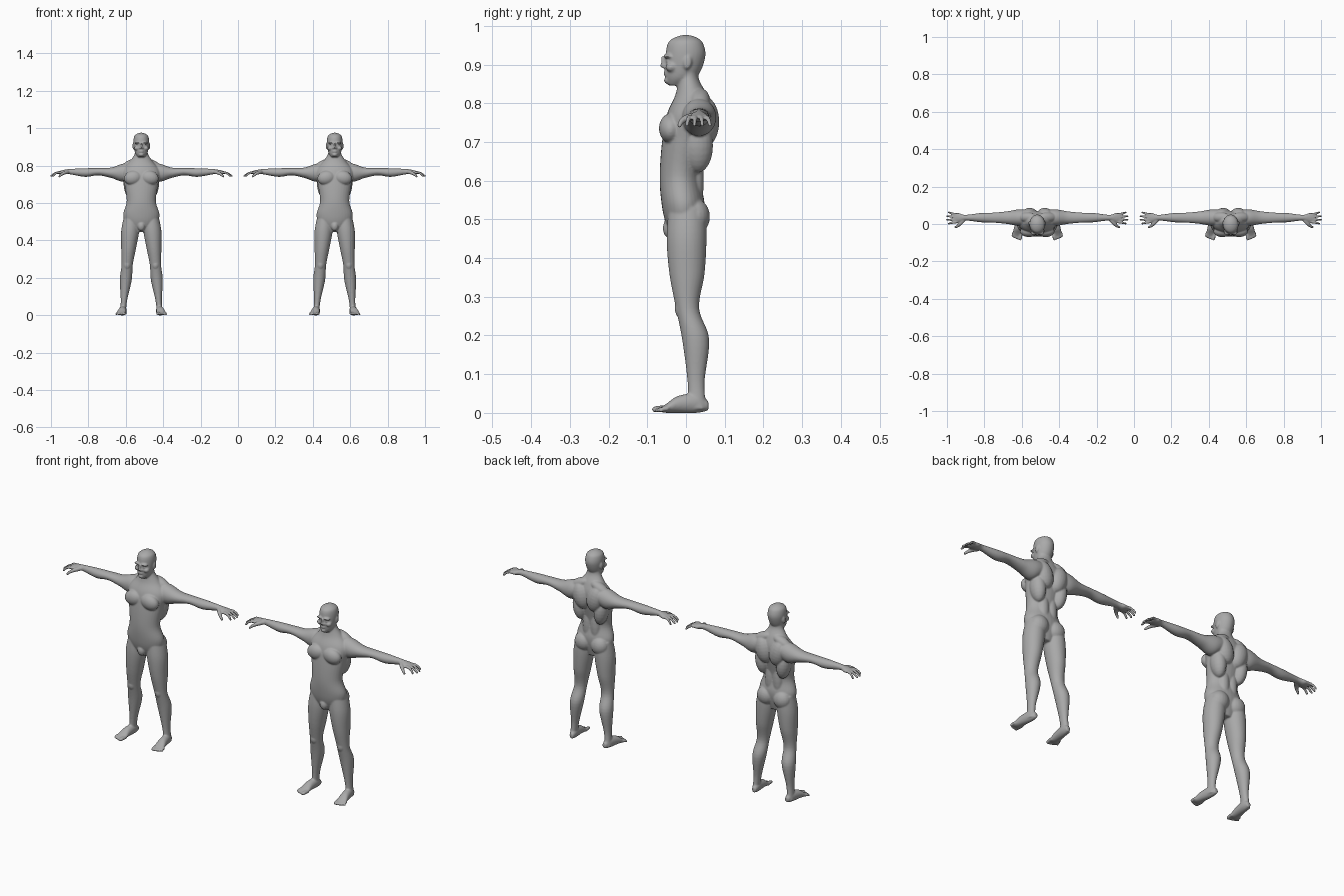
import bpy, bmesh
from math import cos, sin, tau
from mathutils import Vector, Matrix

old = bpy.data.objects.get("Cube")
if old:
    bpy.data.objects.remove(old)

clay = bpy.data.materials.new("grey clay")
clay.use_nodes = True
GREY = (.4, .4, .4, 1)
clay.diffuse_color = GREY
clay.node_tree.nodes["Principled BSDF"].inputs["Base Color"].default_value = GREY

bm = bmesh.new()
SIDES, STEPS = 32, 6
AXES = {  # place a section point for a part running along x, y or z
    "x": lambda along, across, depth: (along, across, depth),
    "y": lambda along, across, depth: (across, along, depth),
    "z": lambda along, across, depth: (across, depth, along),
}


def smooth_rows(rows):
    """Catmull-Rom curve through the sections."""
    rows = [Vector(row) for row in rows]
    padded = [rows[0]] + rows + [rows[-1]]
    result = []
    for before, start, end, after in zip(padded, rows, rows[1:], padded[3:]):
        pull, push = (end - before) / 2, (after - start) / 2
        for i in range(STEPS):
            t = i / STEPS
            ease = t * t * (3 - 2 * t)
            result.append(start.lerp(end, ease) + pull * t * (1 - t) ** 2 - push * t * t * (1 - t))
    return result + [rows[-1]]


def loft(axis, centre, rows):
    """Oval sections (along, half width, low, high); centre gives the sideways offset."""
    rings = []
    for along, width, low, high in smooth_rows(rows):
        ring = []
        for i in range(SIDES):
            angle = tau * i / SIDES
            across = centre(along) + width * cos(angle)
            depth = (low + high) / 2 + (high - low) / 2 * sin(angle)
            ring.append(bm.verts.new(AXES[axis](along, across, depth)))
        rings.append(ring)
    for lower, upper in zip(rings, rings[1:]):
        for i in range(SIDES):
            j = (i + 1) % SIDES
            bm.faces.new((lower[i], lower[j], upper[j], upper[i]))
    bm.faces.new(rings[0][::-1])
    bm.faces.new(rings[-1])


def blob(at, size, turn=0, axis="Y"):
    """Ellipsoid muscle or feature."""
    matrix = Matrix.Translation(at) @ Matrix.Rotation(turn, 4, axis) @ Matrix.Diagonal((*size, 1))
    bmesh.ops.create_uvsphere(bm, u_segments=20, v_segments=12, radius=1, matrix=matrix)


def digit(root, joint, tip, thick, thin, beads=14):
    """Finger or toe as a bent, tapering row of beads."""
    root, joint, tip = Vector(root), Vector(joint), Vector(tip)
    for i in range(beads):
        t = i / (beads - 1)
        radius = thick + (thin - thick) * t
        blob(root.lerp(joint, t).lerp(joint.lerp(tip, t), t), [radius] * 3)


def build_leg():
    loft("z", lambda z: .1 - .09 * z, [
        (.53, .04, -.045, .05), (.45, .048, -.05, .053), (.36, .04, -.043, .048),
        (.27, .03, -.026, .034), (.19, .032, -.01, .06), (.08, .017, .004, .048),
        (.01, .016, .005, .053)])
    blob(at=(.076, -.014, .27), size=(.018, .015, .025))  # kneecap
    blob(at=(.046, .024, .507), size=(.045, .038, .046))  # buttock


def build_foot():
    loft("y", lambda y: .1 - .12 * y, [
        (.058, .01, .006, .03), (.03, .018, 0, .05), (-.02, .022, 0, .044),
        (-.05, .026, 0, .024), (-.064, .024, .002, .015)])
    for i in range(5):
        x = .088 + i * .0105
        radius = .006 if i else .009
        digit((x, -.05, .011), (x, -.064, .012), (x + .003, -.08 + i * i * .001, radius),
              radius, radius * .9, beads=6)


def build_arm():
    loft("x", lambda x: .034, [
        (.05, .04, .74, .81), (.1, .044, .715, .81), (.16, .034, .734, .79),
        (.23, .027, .748, .787), (.3, .025, .74, .786), (.385, .015, .754, .782),
        (.42, .025, .752, .776), (.444, .022, .755, .77)])


def build_hand():
    for i in range(4):
        base, end = .011 + .013 * i, .002 + .02 * i
        reach = .484 - .005 * (i - 1.5) ** 2
        digit((.428, base, .763), (.458, (base + end) / 2, .768), (reach, end, .744), .0072, .0055)
    digit((.397, .018, .765), (.42, -.012, .762), (.438, -.017, .742), .011, .006)  # thumb


def build_muscles():
    blob(at=(.045, -.04, .735), size=(.048, .03, .038), turn=.2)  # chest
    blob(at=(.04, .05, .752), size=(.042, .036, .065), turn=.25)  # shoulder blade
    blob(at=(.06, .03, .69), size=(.034, .04, .07), turn=.12)  # side of back
    blob(at=(.022, .024, .6), size=(.026, .022, .09))  # lower back
    blob(at=(.055, .036, .808), size=(.055, .026, .024), turn=.42)  # neck slope


def build_face_side():
    blob(at=(.043, .004, .905), size=(.004, .011, .018), turn=-.15, axis="X")  # ear
    blob(at=(.025, -.038, .893), size=(.014, .015, .012))  # cheekbone
    blob(at=(.018, -.047, .922), size=(.018, .012, .0055), turn=.1)  # brow
    blob(at=(.018, -.045, .909), size=(.008, .008, .0055))  # eyelid
    blob(at=(.007, -.054, .894), size=(.006, .007, .005))  # nostril


def mirror_sides():
    copy = bmesh.ops.duplicate(bm, geom=bm.verts[:] + bm.edges[:] + bm.faces[:])["geom"]
    verts = [part for part in copy if isinstance(part, bmesh.types.BMVert)]
    bmesh.ops.scale(bm, vec=(-1, 1, 1), verts=verts)


def build_torso():
    loft("z", lambda z: 0, [
        (.445, .045, -.03, .03), (.49, .084, -.052, .042), (.54, .097, -.063, .048),
        (.61, .078, -.068, .038), (.7, .09, -.062, .055), (.77, .1, -.05, .068),
        (.82, .063, -.028, .055), (.86, .037, -.02, .034), (.89, .034, -.02, .03)])
    blob(at=(0, -.042, .477), size=(.02, .018, .026))  # groin


def build_head():
    loft("z", lambda z: 0, [
        (.846, .017, -.046, -.01), (.87, .034, -.053, .03), (.92, .042, -.053, .05),
        (.955, .038, -.047, .044), (.969, .025, -.031, .029), (.976, .008, -.01, .01)])
    blob(at=(0, -.056, .905), size=(.006, .008, .018), turn=.3, axis="X")  # nose bridge
    blob(at=(0, -.06, .897), size=(.006, .008, .006))  # nose tip
    for z in (.874, .881):
        blob(at=(0, -.05, z), size=(.014, .008, .0035))  # lips
    blob(at=(0, -.049, .859), size=(.013, .008, .009))  # chin


for build in (build_leg, build_foot, build_arm, build_hand, build_muscles, build_face_side,
              mirror_sides, build_torso, build_head):
    build()

bmesh.ops.recalc_face_normals(bm, faces=bm.faces[:])
mesh = bpy.data.meshes.new("body")
bm.to_mesh(mesh)
bm.free()
mesh.materials.append(clay)

# two standing figures, each fused into one skin
for name, x in (("right_figure", -.517), ("left_figure", .517)):
    figure = bpy.data.objects.new(name, mesh)
    bpy.context.collection.objects.link(figure)
    figure.location.x = x
    fuse = figure.modifiers.new("fuse", "REMESH")
    fuse.mode = "VOXEL"
    fuse.voxel_size = .0035
    fuse.use_smooth_shade = True
    relax = figure.modifiers.new("relax", "SMOOTH")
    relax.factor = .5
    relax.iterations = 5
